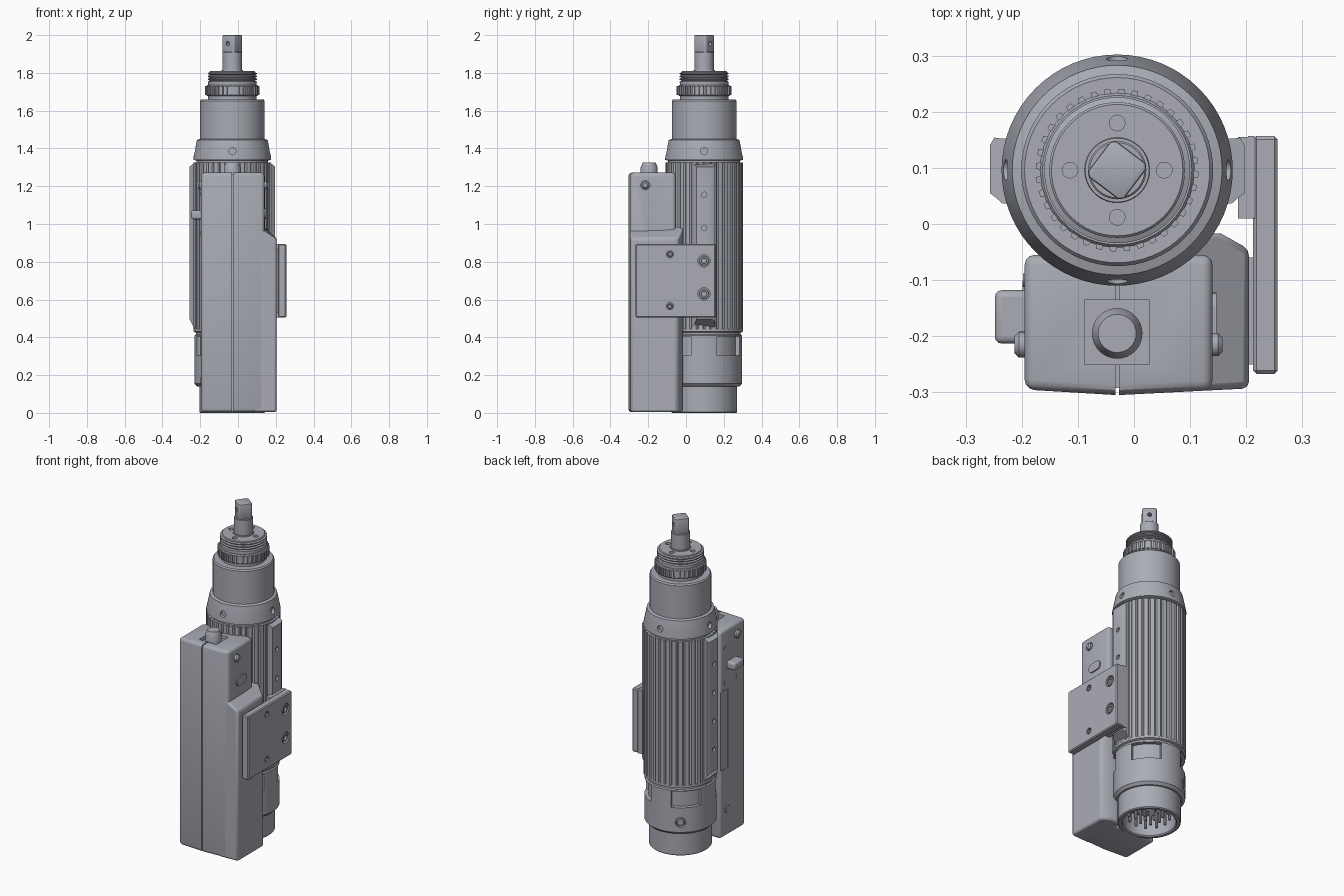
import bpy, bmesh, math
from mathutils import Vector

if "Cube" in bpy.data.objects:
    bpy.data.objects.remove(bpy.data.objects["Cube"], do_unlink=True)

CX, CY = -0.03, 0.096          # axis of the round body
PARTS = []

metal = bpy.data.materials.new("blue grey metal")
metal.use_nodes = True
COLOR = (0.40, 0.41, 0.46, 1)
metal.diffuse_color = COLOR
metal.node_tree.nodes["Principled BSDF"].inputs["Base Color"].default_value = COLOR


def finish(name, bm):
    bmesh.ops.remove_doubles(bm, verts=bm.verts, dist=1e-5)
    bmesh.ops.recalc_face_normals(bm, faces=bm.faces)
    me = bpy.data.meshes.new(name)
    bm.to_mesh(me)
    bm.free()
    me.materials.append(metal)
    ob = bpy.data.objects.new(name, me)
    bpy.context.collection.objects.link(ob)
    PARTS.append(ob)
    return ob


def lathe(name, pts, loc=(CX, CY, 0), axis=(0, 0, 1), n=64):
    """Revolve (radius, height) points around an axis through loc."""
    bm = bmesh.new()
    rot = Vector((0, 0, 1)).rotation_difference(Vector(axis))
    loc = Vector(loc)
    rings = []
    for r, z in pts:
        rings.append([bm.verts.new(loc + rot @ Vector((
            r * math.cos(math.tau * i / n), r * math.sin(math.tau * i / n), z)))
            for i in range(n)])
    for a, b in zip(rings, rings[1:]):
        for i in range(n):
            j = (i + 1) % n
            bm.faces.new((a[i], a[j], b[j], b[i]))
    bmesh.ops.remove_doubles(bm, verts=bm.verts, dist=1e-5)
    return finish(name, bm)


def rod(name, r, h, loc, axis=(0, 0, 1), n=24, c=0.0):
    return lathe(name, [(0, 0), (r, 0), (r, h - c), (r - c, h), (0, h)], loc, axis, n)


def prism(name, pts, z0, z1, bevel=0.0, segs=2):
    """Extrude an xy outline; z0 and z1 may be functions of x."""
    bm = bmesh.new()
    level = lambda z, x: z(x) if callable(z) else z
    low = [bm.verts.new((x, y, level(z0, x))) for x, y in pts]
    top = [bm.verts.new((x, y, level(z1, x))) for x, y in pts]
    bm.faces.new(low)
    bm.faces.new(top)
    for i in range(len(pts)):
        j = (i + 1) % len(pts)
        bm.faces.new((low[i], low[j], top[j], top[i]))
    ob = finish(name, bm)
    if bevel:
        m = ob.modifiers.new("Bevel", 'BEVEL')
        m.width, m.segments, m.limit_method = bevel, segs, 'ANGLE'
        m.angle_limit = math.radians(35)
    return ob


def block(name, x0, x1, y0, y1, z0, z1, bevel=0.0, segs=2):
    return prism(name, [(x0, y0), (x1, y0), (x1, y1), (x0, y1)], z0, z1, bevel, segs)


def cut(ob, cutters):
    """Subtract the cutters, apply the result and delete them."""
    for c in cutters:
        m = ob.modifiers.new("Cut", 'BOOLEAN')
        m.operation, m.object, m.solver = 'DIFFERENCE', c, 'EXACT'
    bpy.context.view_layer.update()
    me = bpy.data.meshes.new_from_object(ob.evaluated_get(bpy.context.evaluated_depsgraph_get()))
    ob.modifiers.clear()
    ob.data = me
    for c in cutters:
        PARTS.remove(c)
        bpy.data.objects.remove(c, do_unlink=True)


def polar(r, deg):
    a = math.radians(deg)
    return (CX + r * math.cos(a), CY + r * math.sin(a))


# Hollow connector barrel with its pins
lathe("connector_barrel", [(0, 0.13), (0.148, 0.13), (0.148, 0.006), (0.154, 0), (0.17, 0),
                           (0.175, 0.005), (0.175, 0.17), (0, 0.17)])
for ring, (radius, count) in enumerate([(0.035, 4), (0.075, 8), (0.115, 12)]):
    for i in range(count):
        x, y = polar(radius, 360 * i / count)
        rod(f"connector_pin_{ring}_{i}", 0.009, 0.11, (x, y, 0.14), (0, 0, -1), 10, 0.004)
block("connector_key", CX - 0.015, CX + 0.015, CY + 0.125, CY + 0.155, 0.02, 0.14)

# Lower collar with four shallow windows and a set screw
collar = lathe("lower_collar", [(0, 0.14), (0.185, 0.14), (0.2, 0.155), (0.2, 0.41), (0.193, 0.415),
                                (0.193, 0.425), (0.205, 0.43), (0.205, 0.445), (0, 0.445)])
windows = []
for k in range(4):
    mid = 45 + 90 * k
    arc = [polar(0.178, mid - 25 + 5 * i) for i in range(11)]
    arc += [polar(0.24, mid + 25 - 5 * i) for i in range(11)]
    windows.append(prism("window_cutter", arc, 0.305, 0.405))
d = Vector((math.cos(math.radians(125)), math.sin(math.radians(125)), 0))
windows.append(rod("screw_cutter", 0.03, 0.1, Vector((CX, CY, 0.215)) + d * 0.182, d))
cut(collar, windows)
rod("collar_screw", 0.022, 0.02, Vector((CX, CY, 0.215)) + d * 0.178, d, 20, 0.004)

# Fluted main body
flutes = []
for i in range(36):
    for off, r in ((0, 0.198), (2, 0.205), (5, 0.2055), (8, 0.205)):
        flutes.append(polar(r, 10 * i + off))
prism("fluted_body", flutes, 0.44, 1.325)

# Side rails with small holes
for side, name in ((1, "left_rail"), (-1, "right_rail")):
    outline = [(0.12, 0.035), (0.205, 0.037), (0.215, 0.046), (0.227, 0.055),
               (0.227, 0.14), (0.219, 0.154), (0.205, 0.152), (0.12, 0.152)]
    rail = prism(name, [(CX + side * x, y) for x, y in outline],
                 lambda x: 0.445 + max(0, abs(x - CX) - 0.2) * 1.9,
                 lambda x: 1.322 - max(0, abs(x - CX) - 0.205) * 0.9)
    cut(rail, [rod("rail_hole_cutter", 0.014, 0.1, (CX + side * 0.215, CY, z), (side, 0, 0), 16)
               for z in (0.63, 0.805, 0.98, 1.155)])

# Tapered shoulder and nose cylinder
shoulder = lathe("tapered_shoulder", [(0, 1.32), (0.19, 1.32), (0.19, 1.335), (0.206, 1.34), (0.206, 1.35),
                                      (0.187, 1.445), (0.171, 1.45), (0.171, 1.652), (0.165, 1.66), (0, 1.66)])
holes = []
for k in range(4):
    d = Vector((round(math.cos(k * math.pi / 2)), round(math.sin(k * math.pi / 2)), 0))
    holes.append(rod("shoulder_hole_cutter", 0.019, 0.1, Vector((CX, CY, 1.385)) + d * 0.182, d, 20))
cut(shoulder, holes)

# Neck, knurled ring and threaded collar
rod("neck", 0.128, 0.1, (CX, CY, 1.65), n=48)
knurl = []
for i in range(36):
    for off, r in ((0, 0.135), (4, 0.135), (5, 0.145), (9, 0.145)):
        knurl.append(polar(r, 10 * i + off))
prism("knurled_ring", knurl, 1.682, 1.73)
lathe("knurl_rim", [(0, 1.678), (0.133, 1.678), (0.138, 1.684), (0.138, 1.728), (0.133, 1.735), (0, 1.735)])
thread = [(0, 1.73), (0.118, 1.73)]
for i in range(4):
    z = 1.745 + i * 0.015
    thread += [(0.121, z), (0.13, z + 0.004), (0.13, z + 0.009), (0.121, z + 0.013)]
thread += [(0.121, 1.806), (0.117, 1.81), (0, 1.81)]
cap = lathe("threaded_collar", thread)
cut(cap, [rod("cap_hole_cutter", 0.014, 0.05, (*polar(0.084, 90 * k), 1.785), n=20) for k in range(4)])

# Output shaft and square drive
rod("output_shaft", 0.052, 0.12, (CX, CY, 1.79), n=40, c=0.003)
lathe("shaft_washer", [(0, 1.8), (0.06, 1.8), (0.057, 1.815), (0, 1.815)])
drive = prism("square_drive", [polar(0.052, 53 + 90 * k + s) for k in range(4) for s in (-39, 39)],
              1.9, 2.0, 0.005)
d = Vector((math.cos(math.radians(53)), math.sin(math.radians(53)), 0))
cut(drive, [rod("drive_hole_cutter", 0.012, 0.2, Vector((CX, CY, 1.955)) - d * 0.1, d, 16)])

# Control housing with seam and button recess
housing = prism("control_housing", [(-0.195, -0.295), (CX, -0.305), (0.14, -0.2963),
                                    (0.14, -0.055), (-0.195, -0.055)], 0.004, 1.272, 0.018, 3)
cut(housing, [block("seam_cutter", CX - 0.003, CX + 0.003, -0.32, -0.292, -0.1, 1.4),
              block("seam_top_cutter", CX - 0.003, CX + 0.003, -0.32, 0, 1.262, 1.4),
              block("recess_cutter", CX - 0.058, CX + 0.058, -0.25, -0.135, 1.252, 1.4),
              rod("port_cutter", 0.024, 0.1, (0.132, -0.215, 1.205), (1, 0, 0)),
              block("panel_cutter", -0.3, -0.19, -0.13, -0.04, 0.42, 0.9)])

# Wide lower part of the housing with a sloped shoulder
prism("housing_bulge", [(0.08, -0.2993), (0.205, -0.293), (0.205, -0.045), (0.155, -0.017), (0.08, -0.017)],
      0.004, lambda x: 1.0 - max(0, x - 0.135) * 1.1, 0.012, 2)

# Start button on top
lathe("top_button", [(0, 1.25), (0.045, 1.25), (0.045, 1.3), (0.034, 1.326), (0, 1.326)],
      (CX, -0.195, 0), n=32)

# Oval push button on the plate side
oval = block("oval_button", 0.13, 0.147, -0.218, -0.122, 1.028, 1.082)
m = oval.modifiers.new("Bevel", 'BEVEL')
m.width, m.segments, m.limit_method = 0.024, 5, 'WEIGHT'
w = oval.data.attributes.new("bevel_weight_edge", 'FLOAT', 'EDGE')
for e in oval.data.edges:
    a, b = (oval.data.vertices[v].co for v in e.vertices)
    w.data[e.index].value = 1.0 if abs(a.x - b.x) > 0.01 else 0.0

# Slide button and housing screws
block("slide_button", -0.248, -0.18, -0.213, -0.118, 1.025, 1.072, 0.012, 3)
rod("housing_screw_upper", 0.023, 0.03, (-0.183, -0.215, 1.205), (-1, 0, 0), c=0.008)
rod("housing_screw_port", 0.02, 0.03, (0.128, -0.215, 1.205), (1, 0, 0), c=0.008)
rod("housing_screw_lower", 0.023, 0.012, (-0.187, -0.12, 0.17), (-1, 0, 0), c=0.004)
for i, (y, z) in enumerate([(-0.1, 0.95), (-0.215, 0.95), (-0.1, 1.16)]):
    rod(f"housing_stud_{i}", 0.012, 0.008, (-0.19, y, z), (-1, 0, 0), 16)

# Mounting plate, its spacer and bolts
plate = block("mounting_plate", 0.212, 0.256, -0.267, 0.157, 0.505, 0.895, 0.006, 1)
bolts = [(-0.085, 0.84, 0.019), (-0.085, 0.565, 0.019), (0.095, 0.805, 0.033), (0.095, 0.63, 0.033)]
cut(plate, [rod("bolt_cutter", r, 0.1, (0.24, y, z), (1, 0, 0)) for y, z, r in bolts])
block("plate_spacer", 0.185, 0.216, 0.01, 0.155, 0.505, 0.895)
block("plate_lip", 0.203, 0.215, 0.03, 0.157, 0.505, 0.895)
block("plate_foot", 0.195, 0.216, -0.25, -0.06, 0.53, 0.87)
for i, (y, z, r) in enumerate(bolts):
    lathe(f"plate_bolt_{i}", [(0, 0.008), (r * 0.4, 0.008), (r * 0.45, 0.018), (r * 0.7, 0.018),
                              (r * 0.8, 0.012), (r * 0.8, 0), (0, 0)], (0.236, y, z), (1, 0, 0), 24)

# Smooth round surfaces, keep edges sharp
bpy.ops.object.select_all(action='DESELECT')
for ob in PARTS:
    ob.select_set(True)
bpy.context.view_layer.objects.active = PARTS[0]
bpy.ops.object.shade_smooth_by_angle(angle=math.radians(30))
